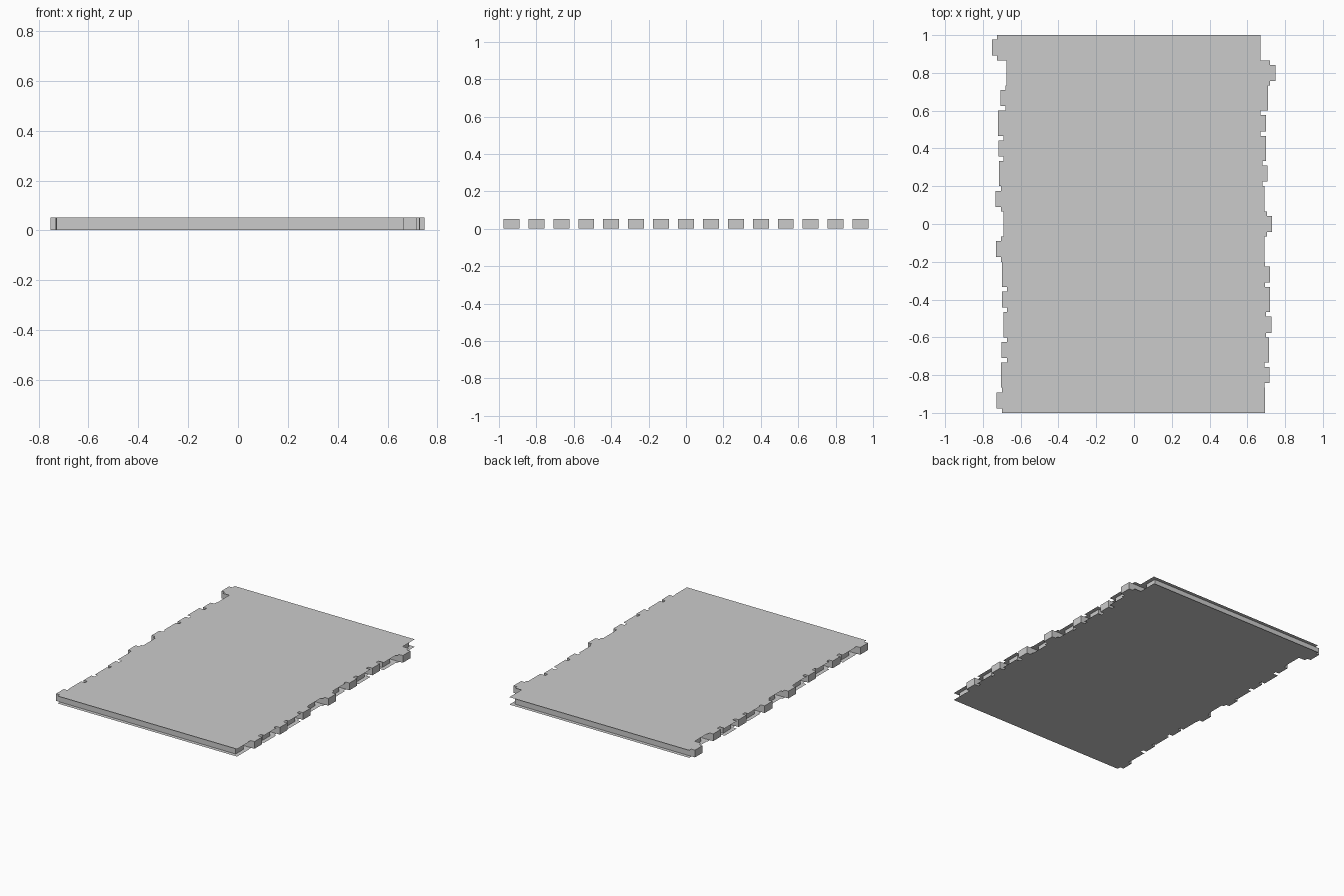
import bpy, bmesh
from mathutils import Matrix, Vector

if "Cube" in bpy.data.objects:
    bpy.data.objects.remove(bpy.data.objects["Cube"])

COUNT = 15
PITCH = 2.0 / COUNT
HEIGHT = 0.052
CORE_WIDTH = 0.085
TONGUE = 0.028

# Plank ends (left, right), from the back row to the front row
ENDS = [(-.725, .67), (-.675, .72), (-.68, .71), (-.72, .67), (-.69, .70),
        (-.715, .68), (-.705, .69), (-.69, .703), (-.703, .69), (-.70, .693),
        (-.672, .72), (-.69, .70), (-.673, .715), (-.703, .69), (-.70, .693)]


def sheet(bm, x0, x1, y0, y1, z, up):
    pts = [(x0, y0, z), (x1, y0, z), (x1, y1, z), (x0, y1, z)]
    if not up:
        pts.reverse()
    bm.faces.new([bm.verts.new(p) for p in pts])


def box(bm, x0, x1, y0, y1, z0, z1):
    centre = Vector(((x0 + x1) / 2, (y0 + y1) / 2, (z0 + z1) / 2))
    scale = Matrix.Diagonal((x1 - x0, y1 - y0, z1 - z0, 1))
    bmesh.ops.create_cube(bm, size=1, matrix=Matrix.Translation(centre) @ scale)


for i, (left, right) in enumerate(ENDS):
    bm = bmesh.new()
    y1 = 1 - i * PITCH
    y0 = y1 - PITCH
    yc = (y0 + y1) / 2
    # Thin top and bottom skins
    sheet(bm, left, right, y0, y1, HEIGHT, True)
    sheet(bm, left, right, y0, y1, 0, False)
    # Core slid lengthways: a tongue at one end and a groove at the other
    shift = -TONGUE if i % 2 == 0 else TONGUE
    box(bm, left + shift, right + shift, yc - CORE_WIDTH / 2, yc + CORE_WIDTH / 2,
        0.001, HEIGHT - 0.0005)
    mesh = bpy.data.meshes.new("floor_plank")
    bm.to_mesh(mesh)
    bm.free()
    bpy.context.collection.objects.link(bpy.data.objects.new("floor_plank", mesh))
